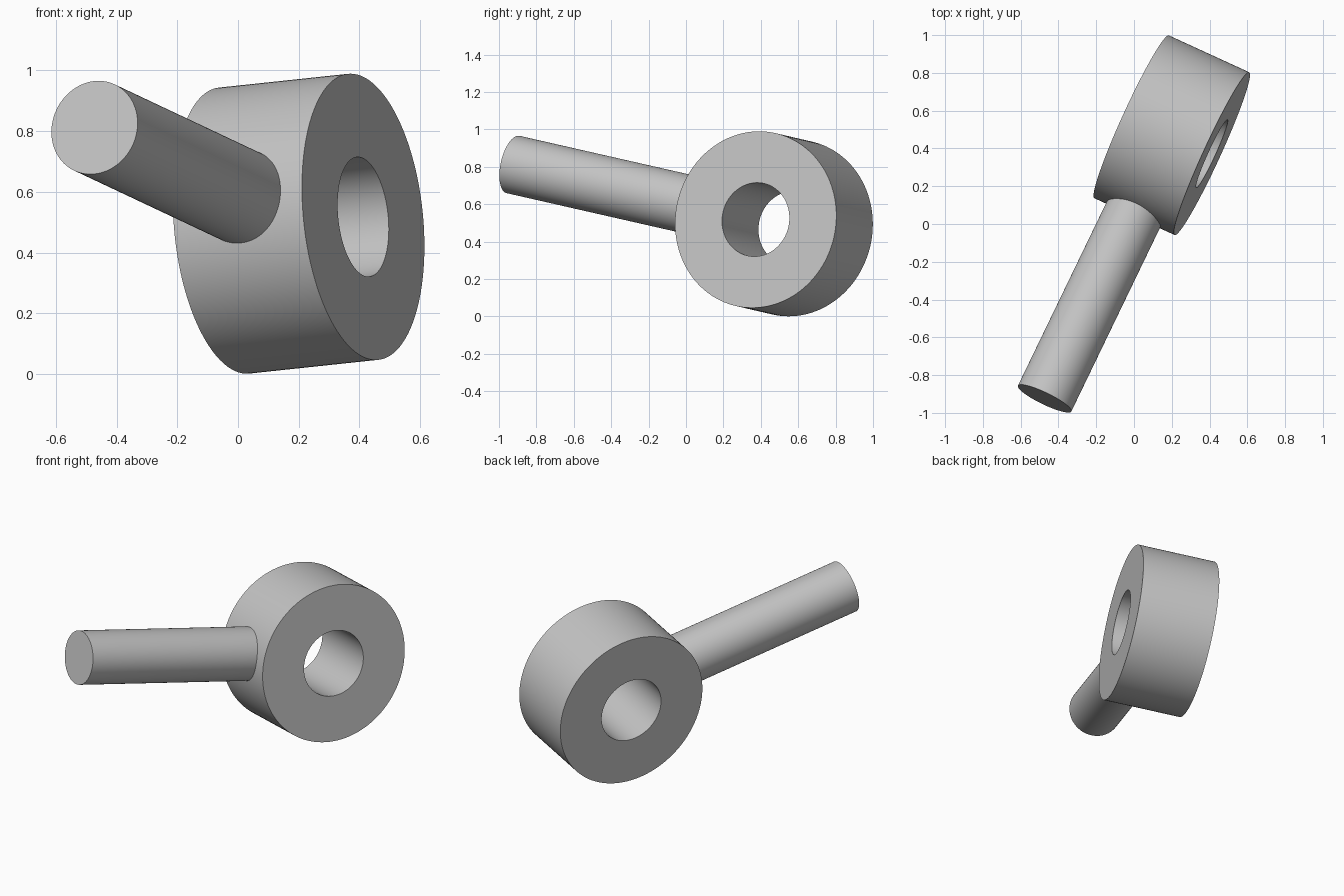
import bpy, bmesh, math
from mathutils import Vector, Matrix

cube = bpy.data.objects.get("Cube")
if cube:
    bpy.data.objects.remove(cube, do_unlink=True)

GREY = (0.55, 0.55, 0.55, 1.0)
mat = bpy.data.materials.new("plain grey")
mat.use_nodes = True
mat.diffuse_color = GREY
mat.node_tree.nodes["Principled BSDF"].inputs["Base Color"].default_value = GREY

# Overall pose: ring centre, bore direction and the centre of the rod's free end
centre = Vector((0.2, 0.47, 0.495))
rod_end = Vector((-0.473, -0.924, 0.812))
arm = rod_end - centre
length = arm.length
arm.normalize()
bore = Vector((0.902, -0.422, 0.098))
bore = (bore - arm * bore.dot(arm)).normalized()
side = bore.cross(arm)


def frame(x, y, z):
    m = Matrix((x, y, z)).transposed().to_4x4()
    m.translation = centre
    return m


def lathe(name, profile, closed, matrix, steps=128):
    """Revolve (radius, height) points about local z."""
    bm = bmesh.new()
    verts = [bm.verts.new((r, 0, h)) for r, h in profile]
    edges = [bm.edges.new(pair) for pair in zip(verts, verts[1:])]
    if closed:
        edges.append(bm.edges.new((verts[-1], verts[0])))
    bmesh.ops.spin(bm, geom=verts + edges, cent=(0, 0, 0), axis=(0, 0, 1),
                   angle=2 * math.pi, steps=steps, use_merge=True)
    bmesh.ops.remove_doubles(bm, verts=bm.verts, dist=1e-5)
    bmesh.ops.recalc_face_normals(bm, faces=bm.faces)
    mesh = bpy.data.meshes.new(name)
    bm.to_mesh(mesh)
    bm.free()
    mesh.materials.append(mat)
    obj = bpy.data.objects.new(name, mesh)
    bpy.context.collection.objects.link(obj)
    obj.matrix_world = matrix
    bpy.ops.object.select_all(action='DESELECT')
    obj.select_set(True)
    bpy.context.view_layer.objects.active = obj
    bpy.ops.object.shade_smooth_by_angle(angle=math.radians(30))
    return obj


# Thick ring with a through bore
outer, inner, half = 0.474, 0.198, 0.235
lathe("ring", [(inner, -half), (outer, -half), (outer, half), (inner, half)],
      True, frame(arm, bore.cross(arm), bore))

# Round rod, its root buried in the ring wall
radius, root = 0.157, 0.32
lathe("rod", [(0, root), (radius, root), (radius, length), (0, length)],
      False, frame(side, arm.cross(side), arm))
